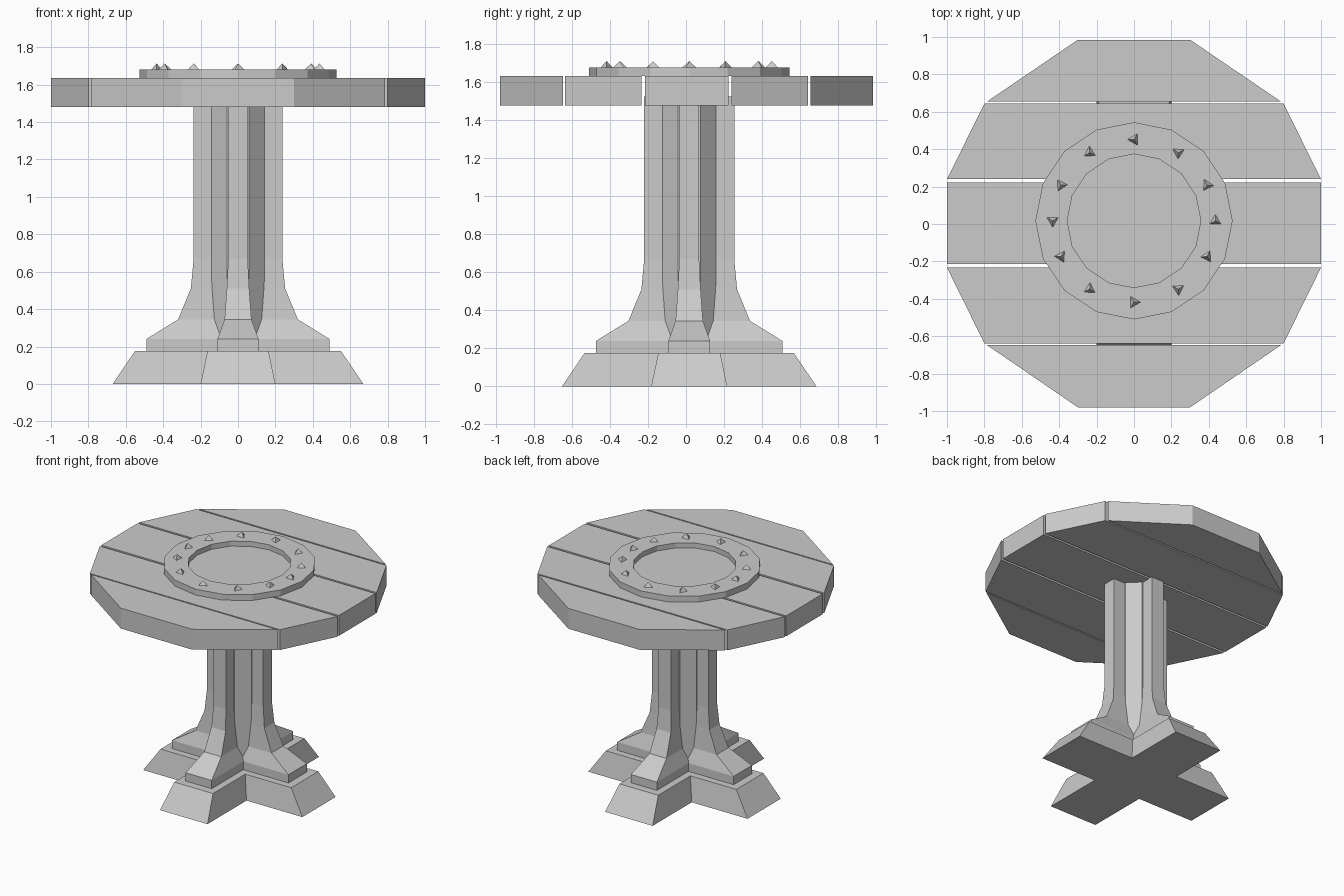
import bpy, bmesh
from math import sin, cos, pi, radians

if "Cube" in bpy.data.objects:
    bpy.data.objects.remove(bpy.data.objects["Cube"])

CY = 0.017           # the pedestal and ring sit slightly behind the origin
Z0, Z1 = 1.48, 1.635  # underside and top of the planks


def finish(name, bm, loc=(0, 0, 0), rot=0.0):
    bmesh.ops.recalc_face_normals(bm, faces=bm.faces)
    mesh = bpy.data.meshes.new(name)
    bm.to_mesh(mesh)
    bm.free()
    ob = bpy.data.objects.new(name, mesh)
    ob.location = loc
    ob.rotation_euler.z = rot
    bpy.context.collection.objects.link(ob)
    return ob


def loft(name, sections, loc=(0, 0, 0), rot=0.0):
    """Skin a stack of equal-length point loops and cap both ends."""
    bm = bmesh.new()
    rings = [[bm.verts.new(p) for p in s] for s in sections]
    n = len(rings[0])
    for a, b in zip(rings, rings[1:]):
        for i in range(n):
            j = (i + 1) % n
            bm.faces.new((a[i], a[j], b[j], b[i]))
    bm.faces.new(rings[0][::-1])
    bm.faces.new(rings[-1])
    return finish(name, bm, loc, rot)


def prism(name, pts, z0, z1, loc=(0, 0, 0)):
    return loft(name, [[(x, y, z) for x, y in pts] for z in (z0, z1)], loc)


def circle(r, n, z, phase=0.0):
    return [(r * cos(2 * pi * i / n + phase), r * sin(2 * pi * i / n + phase), z)
            for i in range(n)]


# Table top planks: (y start, half width there, y end, half width there)
planks = {
    "middle_plank": (-0.215, 1.0, 0.223, 1.0),
    "back_inner_plank": (0.24, 1.0, 0.643, 0.80),
    "back_outer_plank": (0.655, 0.785, 0.985, 0.30),
    "front_inner_plank": (-0.233, 1.0, -0.638, 0.80),
    "front_outer_plank": (-0.648, 0.785, -0.98, 0.30),
}
for name, (ya, wa, yb, wb) in planks.items():
    prism(name, [(-wa, ya), (wa, ya), (wb, yb), (-wb, yb)], Z0, Z1)


# Cross-shaped foot with sloping sides
def cross(reach, hw, z):
    pts = []
    for k in range(4):
        c, s = cos(k * pi / 2), sin(k * pi / 2)
        for x, y in ((reach, -hw), (reach, hw), (hw, hw)):
            pts.append((x * c - y * s, x * s + y * c, z))
    return pts


loft("cross_foot", [cross(0.67, 0.2, 0), cross(0.55, 0.163, 0.177)], (0, CY, 0))

# Octagonal core of the column
loft("column_core", [circle(0.152, 8, z, pi / 8) for z in (0.17, 1.525)], (0, CY, 0))

# Four flared fins around the core: (z, reach, half width)
profile = [(0.17, 0.49, 0.11), (0.24, 0.49, 0.11), (0.345, 0.32, 0.072),
           (0.51, 0.252, 0.06), (0.67, 0.237, 0.052), (1.525, 0.237, 0.052)]
for k in range(4):
    loft(f"column_fin_{k + 1}",
         [[(0, -w, z), (r, -w, z), (r, w, z), (0, w, z)] for z, r, w in profile],
         (0, CY, 0), k * pi / 2)

# Raised ring with a recessed floor
loft("raised_ring", [circle(0.527, 16, Z1), circle(0.527, 16, 1.68),
                     circle(0.357, 16, 1.68), circle(0.357, 16, 1.642)], (0, CY, 0))

# Twelve three-sided studs on the ring
for i, deg in enumerate((0, 26, 57, 90, 123, 154, 180, 206, 237, 270, 303, 334)):
    a = radians(deg)
    bm = bmesh.new()
    bmesh.ops.create_cone(bm, cap_ends=True, segments=3, radius1=0.036,
                          radius2=0, depth=0.034)
    finish(f"stud_{i + 1}", bm, (0.435 * cos(a), CY + 0.435 * sin(a), 1.696), a)
